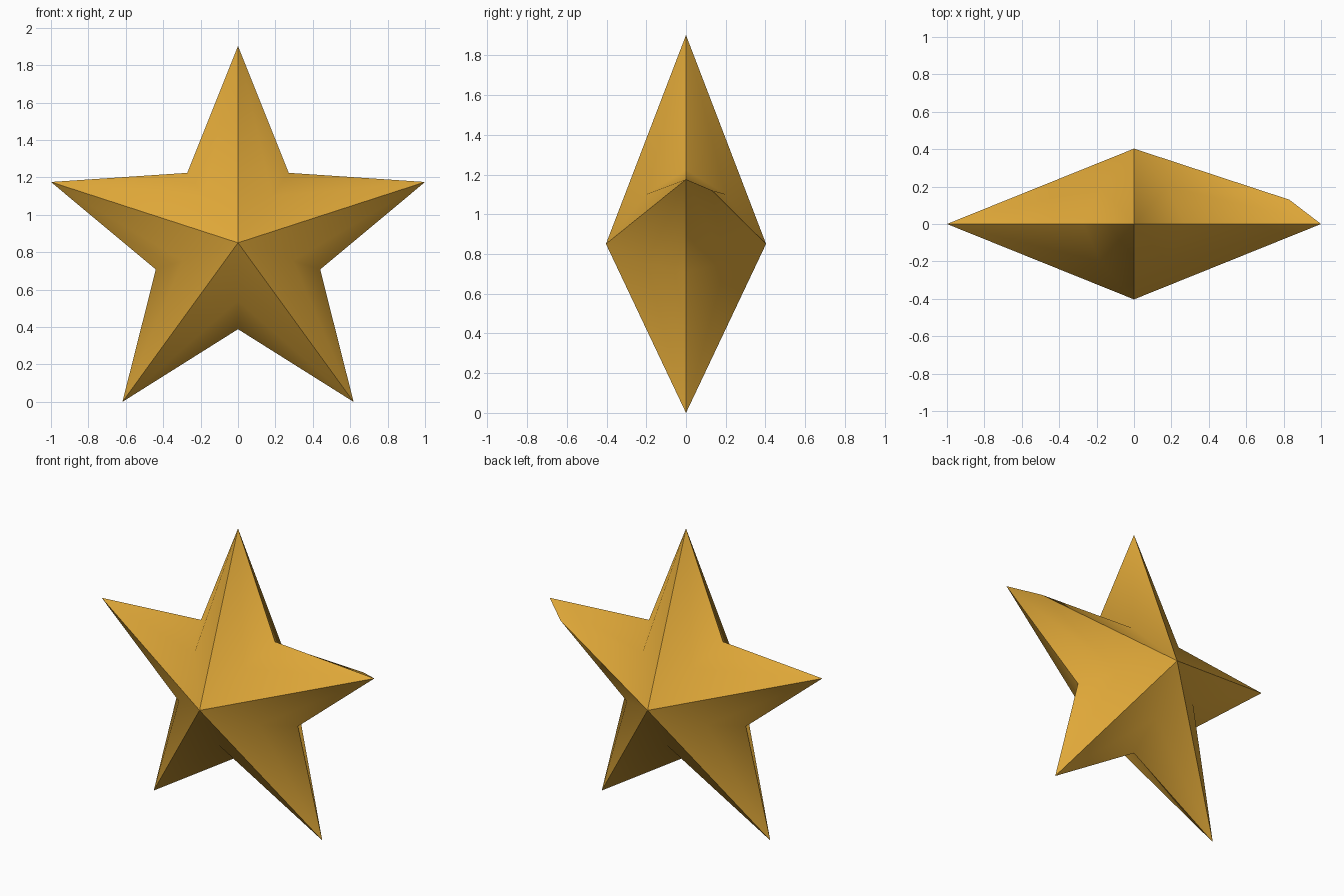
import bpy, bmesh, math

if "Cube" in bpy.data.objects:
    bpy.data.objects.remove(bpy.data.objects["Cube"])

R = 1 / math.sin(math.radians(72))      # tip radius, gives a width of 2
R_IN, R_MID = 0.462, 0.309              # notch radius, bulge point in each valley
DEPTH, Y_MID = 0.403, 0.20
CZ = R * math.cos(math.radians(36))     # centre height, lower tips on z = 0

gold = bpy.data.materials.new("gold")
gold.diffuse_color = (0.74, 0.39, 0.04, 1)
gold.use_nodes = True
gold.node_tree.nodes["Principled BSDF"].inputs["Base Color"].default_value = gold.diffuse_color

bm = bmesh.new()


def polar(r, deg, y=0.0):
    a = math.radians(deg)
    return bm.verts.new((r * math.cos(a), y, CZ + r * math.sin(a)))


# outline in the middle plane: five tips and five notches
tips = [polar(R, 18 + 72 * i) for i in range(5)]
notches = [polar(R_IN, 54 + 72 * i) for i in range(5)]
sharp = []

for side in (-1, 1):
    apex = bm.verts.new((0, side * DEPTH, CZ))
    mids = [polar(R_MID, 54 + 72 * i, side * Y_MID) for i in range(5)]
    for i in range(5):
        tip = tips[i]
        ridge = [tip, apex]
        # the right arm has a raised point on its back ridge
        if side == 1 and i == 0:
            ridge = [tip, polar(0.873, 18, 0.13), apex]
        sharp += list(zip(ridge, ridge[1:]))
        for j in (i, i - 1):            # the two halves of the arm
            bm.faces.new((tip, notches[j], mids[j]))
            for a, b in zip(ridge, ridge[1:]):
                bm.faces.new((a, mids[j], b))
            sharp.append((tip, notches[j]))

bmesh.ops.recalc_face_normals(bm, faces=bm.faces[:])

# smooth valleys, crisp ridges and rim
for f in bm.faces:
    f.smooth = True
for a, b in sharp:
    bm.edges.get((a, b)).smooth = False

mesh = bpy.data.meshes.new("star")
bm.to_mesh(mesh)
bm.free()
mesh.materials.append(gold)
star = bpy.data.objects.new("star", mesh)
bpy.context.collection.objects.link(star)
